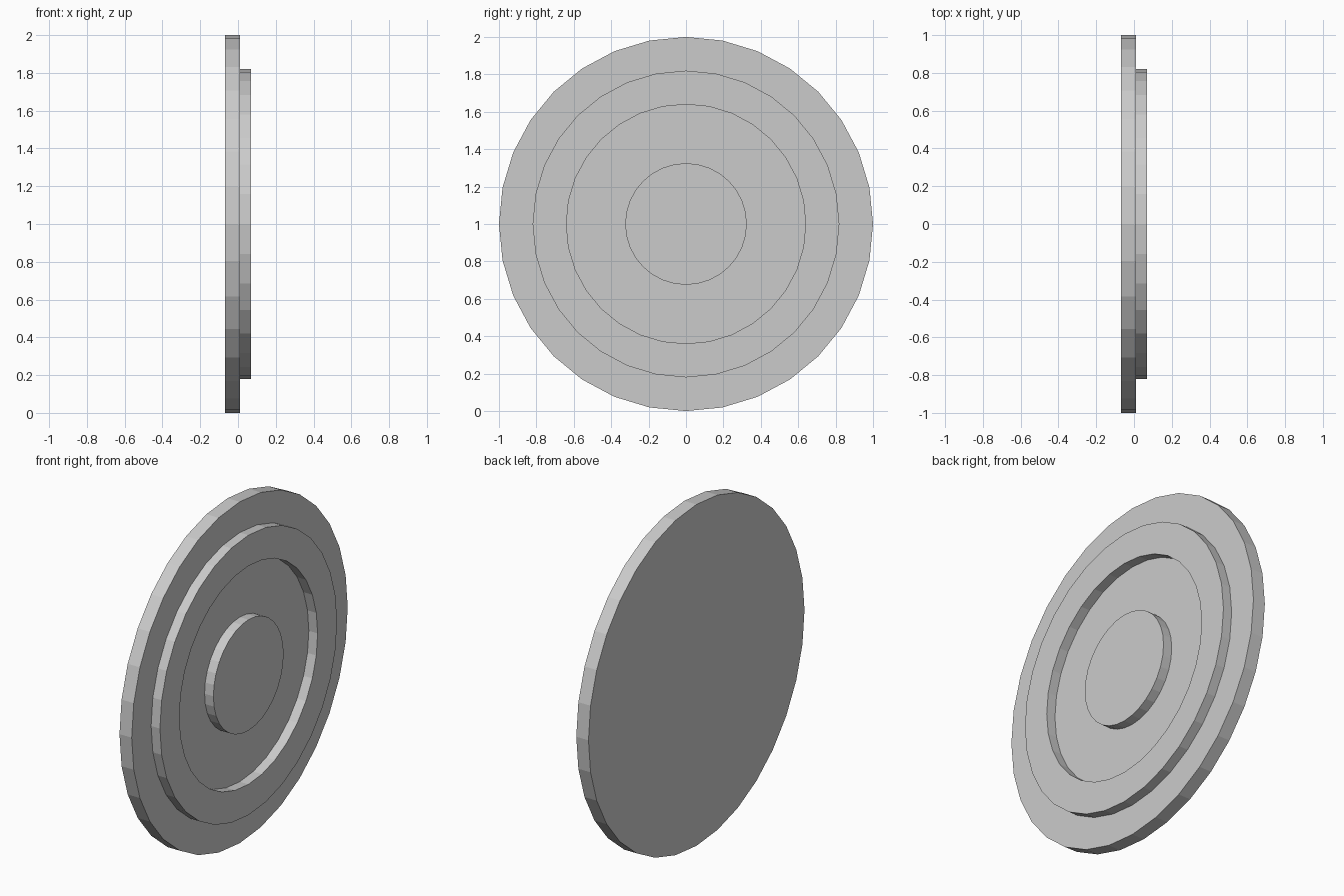
import bpy, bmesh
from math import sin, cos, tau

if "Cube" in bpy.data.objects:
    bpy.data.objects.remove(bpy.data.objects["Cube"])

SIDES = 32
BACK, STEP, FRONT = -0.068, 0.011, 0.068

# Stepped profile (x, radius) from the flat back to the central boss
PROFILE = [
    (BACK, 1.0), (STEP, 1.0),        # base disc
    (STEP, 0.82), (FRONT, 0.82),     # outer wall of raised ring
    (FRONT, 0.64), (STEP, 0.64),     # inner wall of raised ring
    (STEP, 0.325), (FRONT, 0.325),   # central boss
]


def lathe_x(name, profile, height):
    """Turn a profile around a horizontal x axis and cap both ends."""
    bm = bmesh.new()
    rings = [[bm.verts.new((x, r * cos(tau * i / SIDES), height + r * sin(tau * i / SIDES)))
              for i in range(SIDES)] for x, r in profile]
    for a, b in zip(rings, rings[1:]):
        for i in range(SIDES):
            j = (i + 1) % SIDES
            bm.faces.new((a[i], a[j], b[j], b[i]))
    bm.faces.new(rings[0])
    bm.faces.new(rings[-1])
    bmesh.ops.recalc_face_normals(bm, faces=bm.faces)
    mesh = bpy.data.meshes.new(name)
    bm.to_mesh(mesh)
    bm.free()
    obj = bpy.data.objects.new(name, mesh)
    bpy.context.collection.objects.link(obj)
    return obj


# Upright disc with a raised ring and boss on its +x face
lathe_x("stepped_disc", PROFILE, 1.0)
